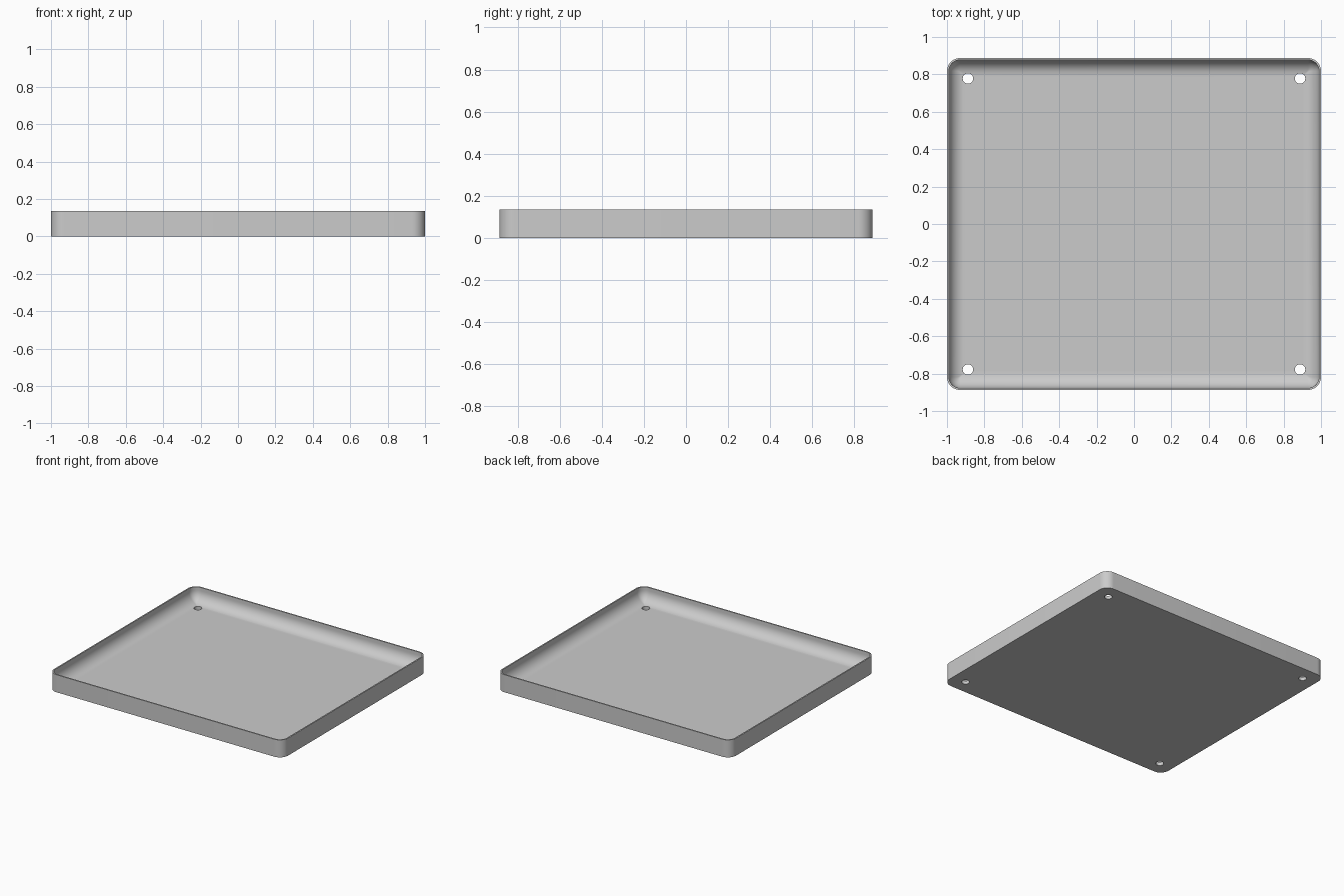
import bpy, bmesh
from math import sin, cos, pi, radians

if "Cube" in bpy.data.objects:
    bpy.data.objects.remove(bpy.data.objects["Cube"], do_unlink=True)

HALF_X, HALF_Y, HEIGHT = 1.0, 0.887, 0.135
CORNER, WALL, FLOOR, FILLET = 0.07, 0.01, 0.025, 0.085
HOLE_X, HOLE_Y, HOLE_R = 0.888, 0.778, 0.028

grey = bpy.data.materials.new("plain grey")
grey.use_nodes = True
colour = (0.6, 0.6, 0.6, 1)
grey.diffuse_color = colour
grey.node_tree.nodes["Principled BSDF"].inputs["Base Color"].default_value = colour


def ring(bm, inset, z, steps=10):
    """Rounded rectangle loop, shrunk by inset."""
    r = max(CORNER - inset, 0.004)
    verts = []
    for i, (sx, sy) in enumerate([(1, 1), (-1, 1), (-1, -1), (1, -1)]):
        cx, cy = sx * (HALF_X - inset - r), sy * (HALF_Y - inset - r)
        for k in range(steps + 1):
            a = (i + k / steps) * pi / 2
            verts.append(bm.verts.new((cx + r * cos(a), cy + r * sin(a), z)))
    return verts


# Tray: outer wall, rim, inner wall and rounded transition to the floor
profile = [(0, 0), (0, HEIGHT), (WALL, HEIGHT)]
for k in range(13):
    a = k / 12 * pi / 2
    profile.append((WALL + FILLET * (1 - cos(a)), FLOOR + FILLET * (1 - sin(a))))
bm = bmesh.new()
loops = [ring(bm, d, z) for d, z in profile]
for low, high in zip(loops, loops[1:]):
    for i in range(len(low)):
        j = (i + 1) % len(low)
        bm.faces.new((low[i], low[j], high[j], high[i]))
bm.faces.new(loops[0][::-1])
bm.faces.new(loops[-1])
bmesh.ops.recalc_face_normals(bm, faces=bm.faces)
mesh = bpy.data.meshes.new("tray")
bm.to_mesh(mesh)
bm.free()
mesh.materials.append(grey)
tray = bpy.data.objects.new("tray", mesh)
bpy.context.collection.objects.link(tray)

# Corner screw holes
for sx in (-1, 1):
    for sy in (-1, 1):
        bpy.ops.mesh.primitive_cylinder_add(
            vertices=24, radius=HOLE_R, depth=0.3, location=(sx * HOLE_X, sy * HOLE_Y, 0))
        cutter = bpy.context.object
        cutter.name = "hole_cutter"
        cutter.data.materials.append(grey)
        cutter.hide_render = True
        cut = tray.modifiers.new("screw_hole", 'BOOLEAN')
        cut.operation, cut.solver, cut.object = 'DIFFERENCE', 'EXACT', cutter
        bpy.ops.object.select_all(action='DESELECT')
        tray.select_set(True)
        bpy.context.view_layer.objects.active = tray
        bpy.ops.object.modifier_apply(modifier=cut.name)
        bpy.data.objects.remove(cutter, do_unlink=True)

bpy.ops.object.shade_smooth_by_angle(angle=radians(35))
